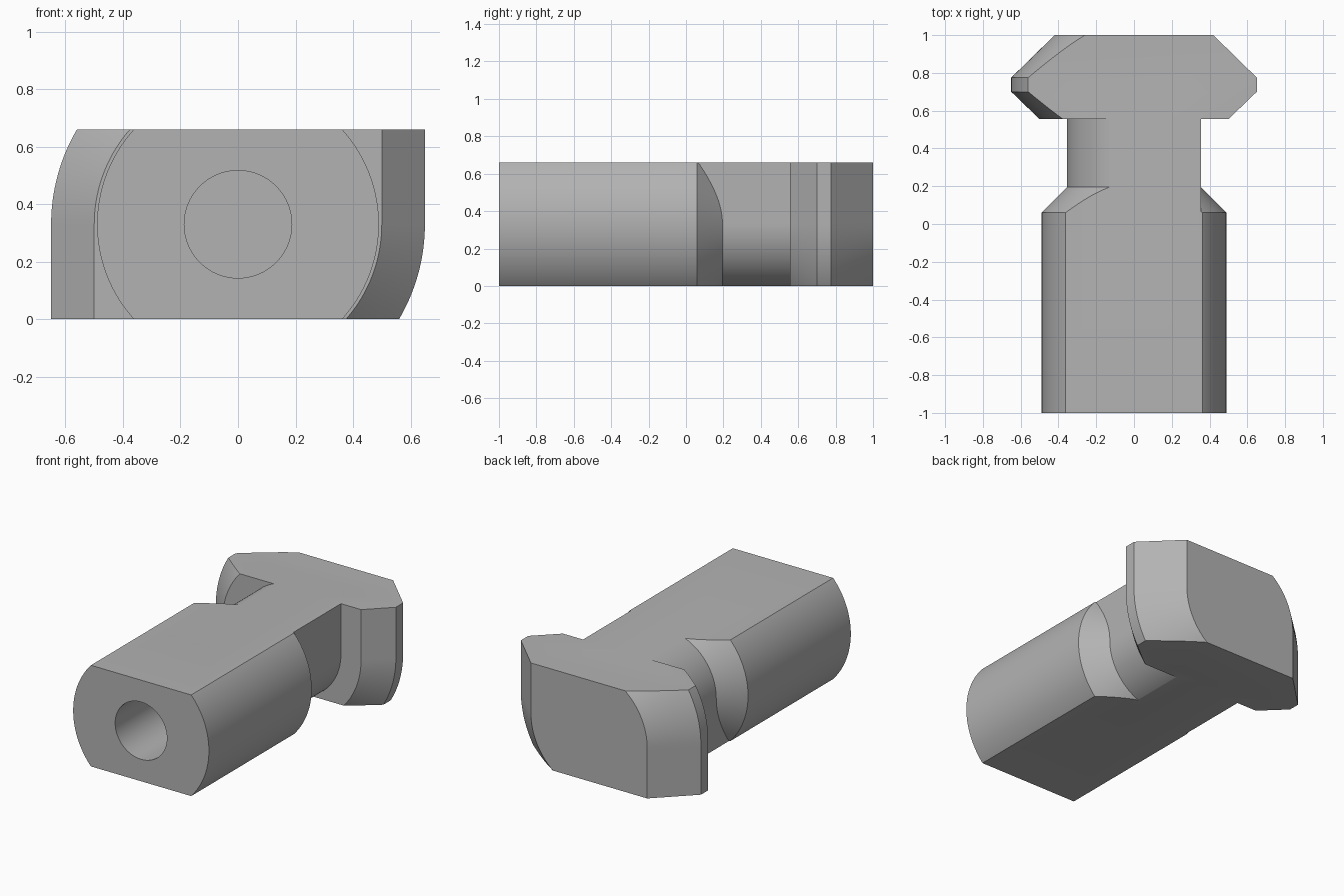
import bpy, bmesh, math

if "Cube" in bpy.data.objects:
    bpy.data.objects.remove(bpy.data.objects["Cube"])

H = 0.33            # half height, also the axis height
NECK = 0.355        # neck radius
ROWS, STEPS = 48, 8

metal = bpy.data.materials.new("grey metal")
metal.diffuse_color = (0.45, 0.45, 0.45, 1)
metal.use_nodes = True
metal.node_tree.nodes["Principled BSDF"].inputs["Base Color"].default_value = metal.diffuse_color


def spaced(a, b, n=STEPS):
    return [a + (b - a) * i / n for i in range(n + 1)]


def outline(side, dz):
    """Points (x, y) along the bolt at one height; two opposite quarters are square."""
    square = side * dz > 1e-6
    arc = lambda r: math.sqrt(r * r - dz * dz)
    # shank, cone running into the neck, neck
    cone_y, cone_end, shank_r = 0.06, 0.195, 0.49
    slope = (shank_r - NECK) / (cone_end - cone_y)
    meet = cone_y + (shank_r - math.hypot(NECK, dz)) / slope if square else cone_end
    pts = [(arc(shank_r), -1)]
    pts += [(arc(shank_r - (y - cone_y) * slope), y) for y in spaced(cone_y, meet)]
    neck_x = NECK if square else arc(NECK)
    pts += [(neck_x, cone_end), (neck_x, 0.555)]
    # hammer head
    head = [(0.50, 0.555), (0.65, 0.70), (0.65, 0.775), (0.42, 1.0)]
    for (r0, y0), (r1, y1) in zip(head, head[1:]):
        pts += [(r if square else arc(r), y)
                for r, y in zip(spaced(r0, r1), spaced(y0, y1))]
    return [(side * x, y) for x, y in pts]


# bolt body: two lofted sides closed by flat caps
bm = bmesh.new()
heights = [H * math.sin(math.pi * (i / ROWS - 0.5)) for i in range(ROWS + 1)]
heights[ROWS // 2] = 0.0
sides = []
for s in (-1, 1):
    grid = [[bm.verts.new((x, y, H + dz)) for x, y in outline(s, dz)] for dz in heights]
    for a, b in zip(grid, grid[1:]):
        for j in range(len(a) - 1):
            bm.faces.new((a[j], a[j + 1], b[j + 1], b[j]))
    sides.append(grid)
left, right = sides
for k in (0, -1):
    bm.faces.new(left[k] + right[k][::-1])                              # bottom, top
    bm.faces.new([r[k] for r in left] + [r[k] for r in right[::-1]])    # front, back
bmesh.ops.remove_doubles(bm, verts=bm.verts, dist=1e-5)
bmesh.ops.recalc_face_normals(bm, faces=bm.faces)
mesh = bpy.data.meshes.new("hammer_head_bolt")
bm.to_mesh(mesh)
bm.free()
mesh.materials.append(metal)
bolt = bpy.data.objects.new("hammer_head_bolt", mesh)
bpy.context.collection.objects.link(bolt)

# blind hole in the front end
bpy.ops.mesh.primitive_cylinder_add(vertices=64, radius=0.187, depth=2.0,
                                    location=(0, -1.0, H), rotation=(math.pi / 2, 0, 0))
cutter = bpy.context.object
cutter.name = "hole_cutter"
cutter.hide_render = True
cutter.data.materials.append(metal)

bpy.ops.object.select_all(action='DESELECT')
bolt.select_set(True)
bpy.context.view_layer.objects.active = bolt
cut = bolt.modifiers.new("hole", 'BOOLEAN')
cut.operation, cut.solver, cut.object = 'DIFFERENCE', 'EXACT', cutter
bpy.ops.object.modifier_apply(modifier=cut.name)
bpy.data.objects.remove(cutter)
bpy.ops.object.shade_smooth_by_angle(angle=math.radians(25))
